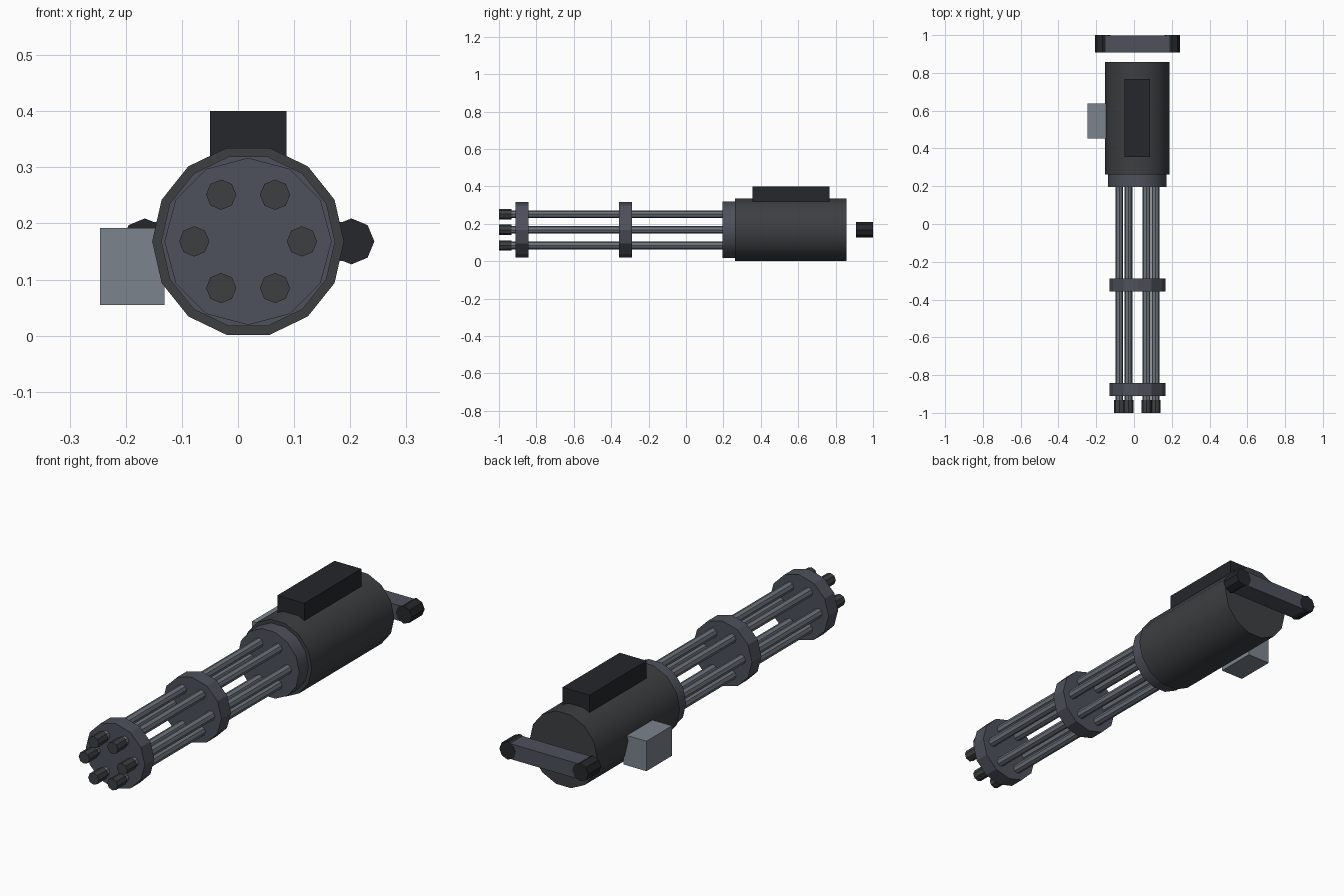
import bpy, bmesh
from math import cos, sin, pi, radians

if "Cube" in bpy.data.objects:
    bpy.data.objects.remove(bpy.data.objects["Cube"])

CX, CZ = 0.018, 0.168   # spin axis of the barrel cluster


def material(name, r, g, b):
    m = bpy.data.materials.new(name)
    m.diffuse_color = (r, g, b, 1)
    m.use_nodes = True
    m.node_tree.nodes["Principled BSDF"].inputs["Base Color"].default_value = m.diffuse_color
    return m


DARK = material("dark_metal", 0.045, 0.049, 0.053)
SLATE = material("slate_metal", 0.075, 0.082, 0.105)
STEEL = material("steel", 0.15, 0.17, 0.20)
BLACK = material("black", 0.018, 0.020, 0.024)
PALE = material("pale_steel", 0.20, 0.23, 0.27)


def finish(name, bm, mat, smooth):
    bmesh.ops.recalc_face_normals(bm, faces=bm.faces)
    mesh = bpy.data.meshes.new(name)
    bm.to_mesh(mesh)
    bm.free()
    mesh.materials.append(mat)
    ob = bpy.data.objects.new(name, mesh)
    bpy.context.collection.objects.link(ob)
    if smooth:
        bpy.ops.object.select_all(action='DESELECT')
        ob.select_set(True)
        bpy.context.view_layer.objects.active = ob
        bpy.ops.object.shade_smooth_by_angle(angle=radians(28))
    return ob


def prism(name, x, z, r, y0, y1, sides, mat, smooth=False):
    """Regular prism along y with a corner on the +x side."""
    bm = bmesh.new()
    rings = [[bm.verts.new((x + r * cos(2 * pi * i / sides), y,
                            z + r * sin(2 * pi * i / sides)))
              for i in range(sides)] for y in (y0, y1)]
    for ring in rings:
        bm.faces.new(ring)
    for i in range(sides):
        j = (i + 1) % sides
        bm.faces.new((rings[0][i], rings[0][j], rings[1][j], rings[1][i]))
    return finish(name, bm, mat, smooth)


def box(name, lo, hi, mat):
    bm = bmesh.new()
    bmesh.ops.create_cube(bm, size=1)
    for v in bm.verts:
        v.co = [(a + b) / 2 + c * (b - a) for a, b, c in zip(lo, hi, v.co)]
    return finish(name, bm, mat, False)


# Motor housing and front collar
prism("housing", CX, CZ, 0.171, 0.262, 0.858, 14, DARK, True)
prism("collar", CX, CZ, 0.155, 0.195, 0.268, 14, SLATE, True)

# Barrel clamp discs
for name, y in (("front_clamp", -0.911), ("middle_clamp", -0.358)):
    prism(name, CX, CZ, 0.149, y, y + 0.069, 12, SLATE)

# Six barrels with muzzles
for k in range(6):
    x, z = CX + 0.096 * cos(k * pi / 3), CZ + 0.096 * sin(k * pi / 3)
    prism(f"barrel_{k + 1}", x, z, 0.021, -0.96, 0.22, 8, STEEL)
    prism(f"muzzle_{k + 1}", x, z, 0.027, -1.0, -0.932, 8, DARK)

# Top cover and side feed box
box("top_cover", (-0.05, 0.356, 0.31), (0.086, 0.768, 0.40), BLACK)
box("feed_box", (-0.246, 0.452, 0.055), (-0.131, 0.637, 0.192), PALE)

# Rear handle: crossbar with a grip at each end
box("handle_bar", (CX - 0.17, 0.909, CZ - 0.035), (CX + 0.17, 0.999, CZ + 0.035), SLATE)
for name, s in (("left_grip", -1), ("right_grip", 1)):
    prism(name, CX + s * 0.184, CZ, 0.041, 0.908, 1.0, 8, BLACK)
